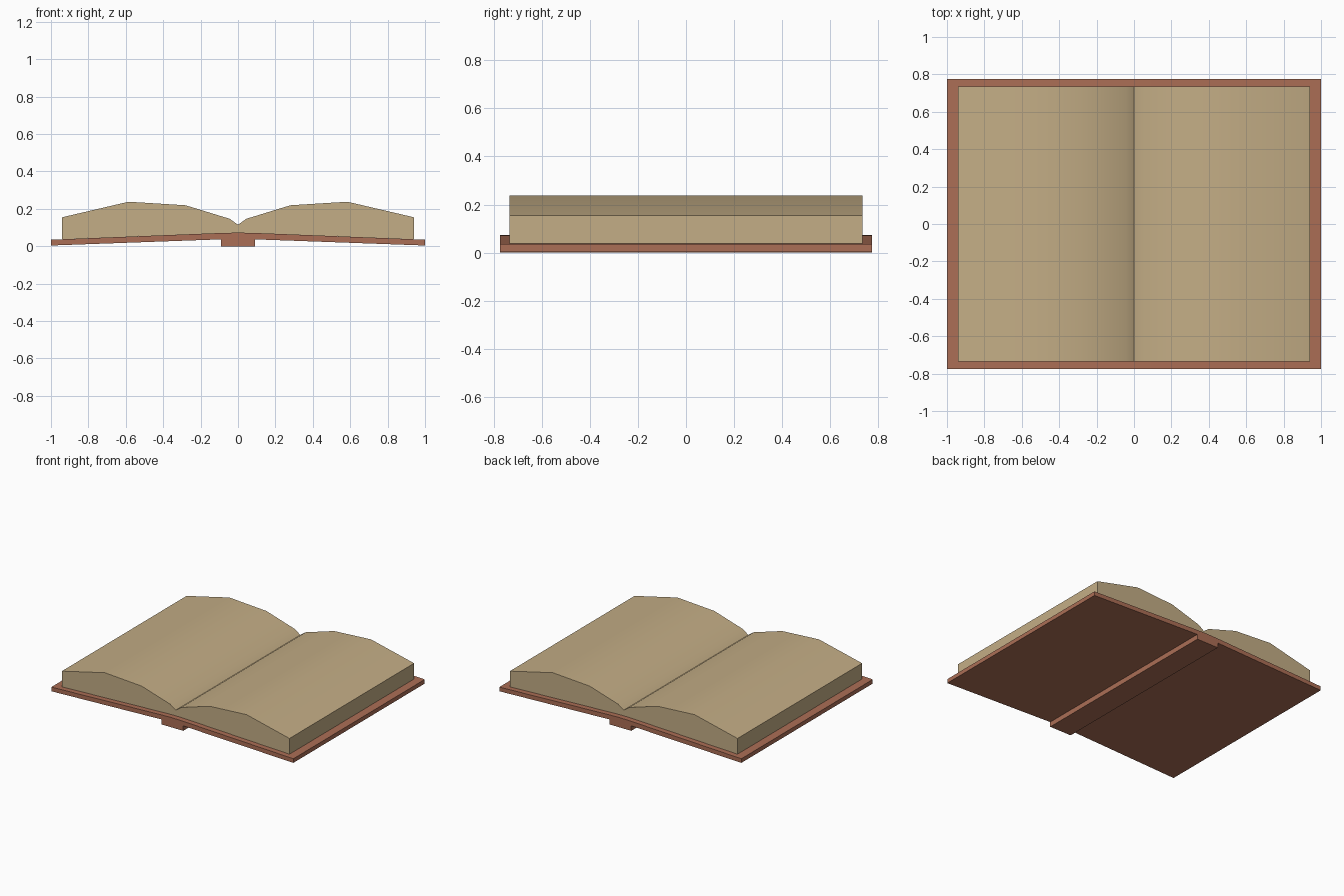
import bpy, bmesh, math

if "Cube" in bpy.data.objects:
    bpy.data.objects.remove(bpy.data.objects["Cube"])


def material(name, color):
    m = bpy.data.materials.new(name)
    m.diffuse_color = (*color, 1)
    m.use_nodes = True
    m.node_tree.nodes["Principled BSDF"].inputs["Base Color"].default_value = m.diffuse_color
    return m


leather = material("brown leather", (0.41, 0.157, 0.092))
paper = material("aged paper", (0.55, 0.42, 0.237))


def extrude_profile(name, points, half_depth, mat):
    """Prism with an XZ profile, extruded along y."""
    bm = bmesh.new()
    face = bm.faces.new([bm.verts.new((x, -half_depth, z)) for x, z in points])
    ext = bmesh.ops.extrude_face_region(bm, geom=[face])
    verts = [v for v in ext["geom"] if isinstance(v, bmesh.types.BMVert)]
    bmesh.ops.translate(bm, verts=verts, vec=(0, 2 * half_depth, 0))
    bmesh.ops.recalc_face_normals(bm, faces=bm.faces)
    mesh = bpy.data.meshes.new(name)
    bm.to_mesh(mesh)
    bm.free()
    mesh.materials.append(mat)
    obj = bpy.data.objects.new(name, mesh)
    bpy.context.collection.objects.link(obj)
    return obj


def mirrored(points, s):
    return [(s * x, z) for x, z in points]


# Half profiles: cover board and page block
board = [(0.09, 0.037), (1.0, 0.004), (1.0, 0.035), (0.09, 0.071)]
pages = [(0.0, 0.072), (0.09, 0.071), (0.94, 0.0375), (0.94, 0.155),
         (0.585, 0.238), (0.28, 0.219), (0.045, 0.147), (0.0, 0.115)]

for side, s in (("left", -1), ("right", 1)):
    extrude_profile(side + "_cover", mirrored(board, s), 0.775, leather)
    block = extrude_profile(side + "_pages", mirrored(pages, s), 0.735, paper)
    # Smooth curved page top, crisp edges elsewhere
    bpy.ops.object.select_all(action='DESELECT')
    block.select_set(True)
    bpy.context.view_layer.objects.active = block
    bpy.ops.object.shade_smooth_by_angle(angle=math.radians(35))

# Spine joining the two covers
extrude_profile("spine", [(-0.09, 0), (0.09, 0), (0.09, 0.071), (0, 0.073),
                          (-0.09, 0.071)], 0.775, leather)
